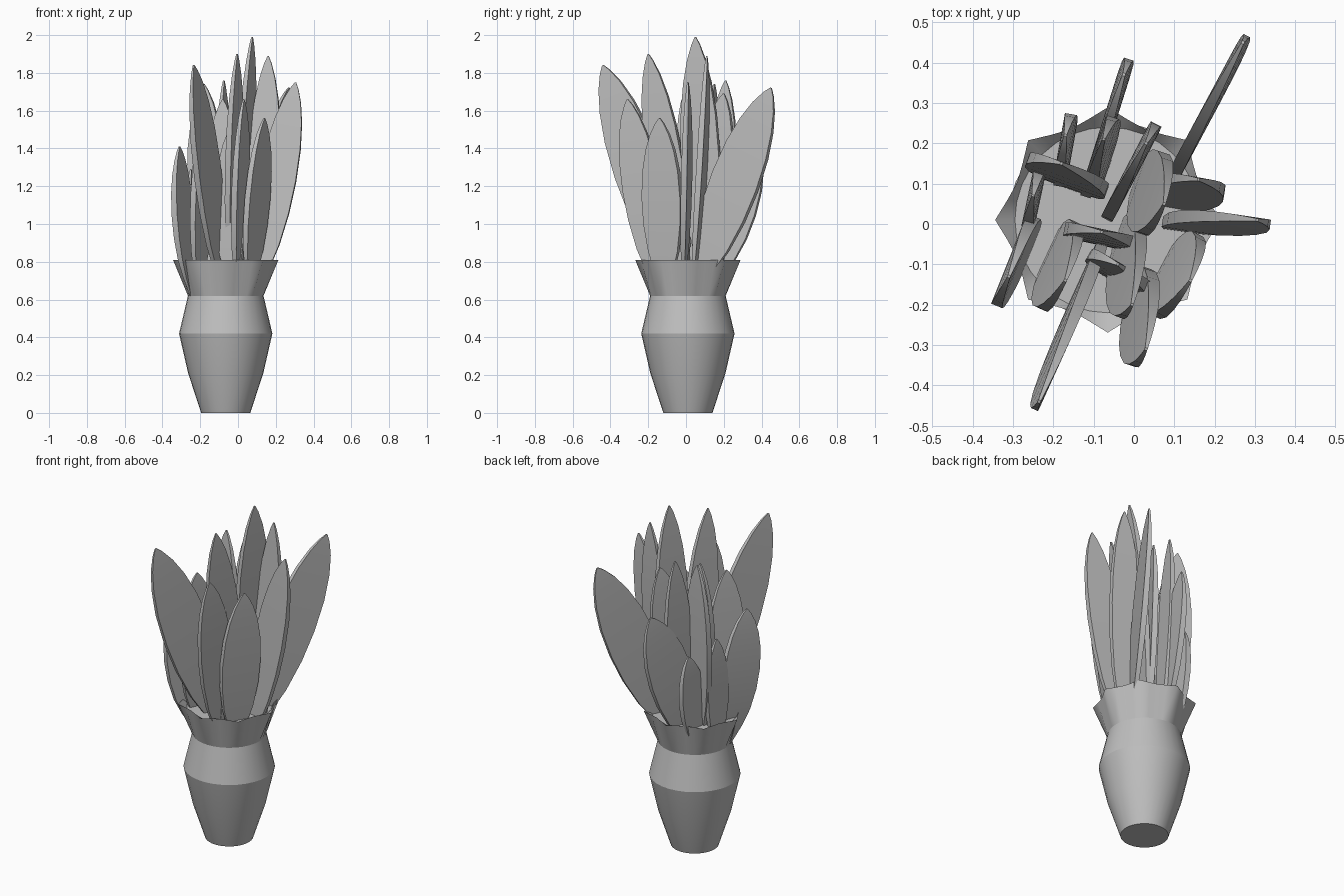
import bpy, bmesh, math
from mathutils import Vector

cube = bpy.data.objects.get("Cube")
if cube:
    bpy.data.objects.remove(cube, do_unlink=True)

grey = bpy.data.materials.new("plain grey")
grey.use_nodes = True
COLOUR = (0.52, 0.52, 0.52, 1)
grey.diffuse_color = COLOUR
grey.node_tree.nodes["Principled BSDF"].inputs["Base Color"].default_value = COLOUR


def finish(name, bm):
    """Turn a bmesh into a named, smooth-shaded object; marked edges stay sharp."""
    bmesh.ops.recalc_face_normals(bm, faces=bm.faces)
    for face in bm.faces:
        face.smooth = True
    mesh = bpy.data.meshes.new(name)
    bm.to_mesh(mesh)
    bm.free()
    mesh.materials.append(grey)
    obj = bpy.data.objects.new(name, mesh)
    bpy.context.collection.objects.link(obj)


# Vase: lathed profile of (radius, height, scallop depth), rim drawn into eight points
SIDES = 32
VASE_X, VASE_Y = -0.065, 0.01
PROFILE = [(0.13, 0, 0), (0.199, 0.21, 0), (0.247, 0.42, 0), (0.2, 0.62, 0),
           (0.279, 0.81, 0.036), (0.23, 0.78, 0)]
bm = bmesh.new()
rings = []
for radius, z, scallop in PROFILE:
    ring = []
    for i in range(SIDES):
        a = math.tau * i / SIDES
        r = radius - scallop * abs(math.sin(4 * a))
        ring.append(bm.verts.new((VASE_X + r * math.cos(a), VASE_Y + r * math.sin(a), z)))
    rings.append(ring)
for low, high in zip(rings, rings[1:]):
    for i in range(SIDES):
        j = (i + 1) % SIDES
        bm.faces.new((low[i], low[j], high[j], high[i]))
bm.faces.new(rings[0])
bm.faces.new(rings[-1])
for k, ring in enumerate(rings):
    if k != 1:                       # the lower body is one smooth curve
        for i in range(SIDES):
            bm.edges.get((ring[i], ring[(i + 1) % SIDES])).smooth = False
finish("vase", bm)


# Leaves: pointed blades, thinning to the tip, some bowed outward
OUTLINE = [(0, 0.03), (0.04, 0.15), (0.13, 0.46), (0.25, 0.76), (0.4, 0.95), (0.55, 1.0),
           (0.7, 0.92), (0.82, 0.73), (0.91, 0.48), (0.97, 0.22), (1, 0.03)]
BASE_Z = 0.62
THICKNESS = 0.032


def leaf(name, tip, base, width, turn, bow=0.0):
    base = Vector((*base, BASE_Z))
    axis = Vector(tip) - base
    a = math.radians(turn)
    flat = Vector((math.cos(a), math.sin(a), 0))
    side = (flat - axis * (flat.dot(axis) / axis.length_squared)).normalized()
    normal = axis.cross(side).normalized()
    outward = base + axis / 2 - Vector((VASE_X, VASE_Y, 0))
    if normal.dot(Vector((outward.x, outward.y, 0))) < 0:
        normal.negate()
    bm = bmesh.new()
    sections = []
    for u, v in OUTLINE:
        centre = base + axis * u + normal * (bow * 4 * u * (1 - u))
        across = side * (v * width / 2)
        through = normal * (THICKNESS / 2 * (0.2 + 0.8 * v))
        sections.append([bm.verts.new(centre + across * s + through * t)
                         for s, t in ((1, 1), (-1, 1), (-1, -1), (1, -1))])
    for low, high in zip(sections, sections[1:]):
        for i in range(4):
            j = (i + 1) % 4
            bm.faces.new((low[i], low[j], high[j], high[i]))
            bm.edges.get((low[i], high[i])).smooth = False
    for cap in (sections[0], sections[-1]):
        for edge in bm.faces.new(cap).edges:
            edge.smooth = False
    finish(name, bm)


leaf("front_tall_leaf", (-0.235, -0.44, 1.84), (-0.075, -0.02), 0.28, 66)
leaf("back_tall_leaf", (0.27, 0.45, 1.72), (0.055, 0.03), 0.28, 62)
leaf("left_outer_leaf", (0.305, 0.01, 1.75), (0.09, -0.015), 0.2, -8, 0.005)
leaf("left_inner_leaf", (0.16, 0.11, 1.89), (0.11, 0.03), 0.17, -10, 0.012)
leaf("centre_tall_leaf", (0.075, 0.05, 1.99), (0.0, 0.11), 0.21, 72)
leaf("front_centre_leaf", (-0.005, -0.2, 1.90), (-0.035, 0.0), 0.2, 70)
leaf("front_left_leaf", (0.14, -0.14, 1.56), (0.06, -0.11), 0.23, 62)
leaf("front_leaf", (0.03, -0.31, 1.66), (-0.005, -0.14), 0.21, 72)
leaf("right_outer_leaf", (-0.31, -0.13, 1.41), (-0.25, -0.06), 0.23, 68, 0.012)
leaf("back_leaf", (-0.025, 0.37, 1.47), (-0.113, 0.09), 0.27, 72.5)
leaf("back_centre_leaf", (0.03, 0.2, 1.69), (-0.048, 0.05), 0.23, 62.5)
leaf("back_upright_leaf", (-0.075, 0.21, 1.76), (-0.065, 0.14), 0.17, 72, 0.005)
leaf("middle_leaf", (-0.08, -0.02, 1.66), (-0.09, -0.045), 0.18, -12)
leaf("right_front_leaf", (-0.17, -0.14, 1.6), (-0.21, -0.06), 0.23, 65)
leaf("middle_front_leaf", (-0.04, -0.1, 1.5), (-0.03, -0.15), 0.18, -30)
leaf("back_short_leaf", (-0.17, 0.22, 1.22), (-0.17, 0.14), 0.17, 80)
leaf("right_short_leaf", (-0.25, 0.07, 1.29), (-0.245, 0.06), 0.15, 78)
leaf("right_back_leaf", (-0.18, 0.15, 1.74), (-0.15, 0.085), 0.21, -20)
